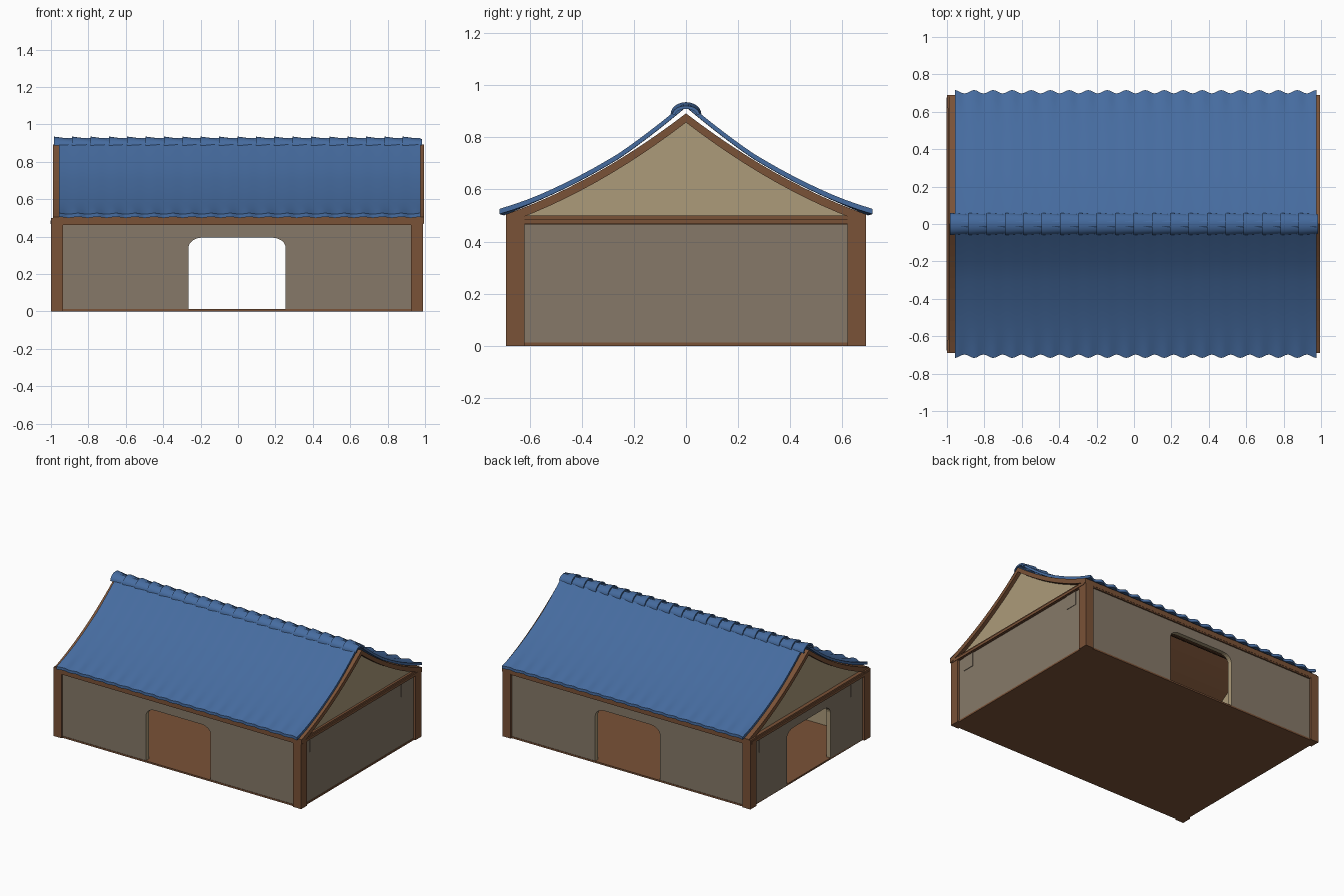
import bpy, bmesh, math

if "Cube" in bpy.data.objects:
    bpy.data.objects.remove(bpy.data.objects["Cube"])


def material(name, rgb):
    m = bpy.data.materials.new(name)
    lin = [((c / 255 + 0.055) / 1.055) ** 2.4 for c in rgb]
    m.diffuse_color = (*lin, 1)
    m.use_nodes = True
    m.node_tree.nodes["Principled BSDF"].inputs["Base Color"].default_value = m.diffuse_color
    return m


WOOD = material("brown wood", (122, 82, 55))
WALL = material("grey plaster", (134, 121, 104))
TAN = material("tan plaster", (172, 155, 122))
BLUE = material("blue tile", (70, 108, 160))


def finish(name, bm, *mats):
    bmesh.ops.recalc_face_normals(bm, faces=bm.faces)
    me = bpy.data.meshes.new(name)
    bm.to_mesh(me)
    bm.free()
    for m in mats:
        me.materials.append(m)
    ob = bpy.data.objects.new(name, me)
    bpy.context.collection.objects.link(ob)
    return ob


def prism(name, pts, axis, a, b, *mats):
    """Extrude a profile (horizontal, z) along x or y from a to b."""
    bm = bmesh.new()
    place = (lambda h, z: (a, h, z)) if axis == "x" else (lambda h, z: (h, a, z))
    face = bm.faces.new([bm.verts.new(place(h, z)) for h, z in pts])
    ext = bmesh.ops.extrude_face_region(bm, geom=[face])
    vs = [g for g in ext["geom"] if isinstance(g, bmesh.types.BMVert)]
    d = b - a
    bmesh.ops.translate(bm, verts=vs, vec=(d, 0, 0) if axis == "x" else (0, d, 0))
    return finish(name, bm, *mats)


def box(name, x0, x1, y0, y1, z0, z1, mat):
    return prism(name, [(x0, z0), (x1, z0), (x1, z1), (x0, z1)], "y", y0, y1, mat)


def wall(name, axis, h0, h1, a, b, door=None):
    """Wall from a (outside) to b (inside), with an optional rounded doorway."""
    pts = [(h0, 0.005)]
    if door:
        c, w, top, r, rz = door[0], door[1], 0.395, 0.075, 0.055
        pts.append((c - w, 0.005))
        arc = [i * math.pi / 12 for i in range(7)]
        pts += [(c - w + r - r * math.cos(t), top - rz + rz * math.sin(t)) for t in arc]
        pts += [(c + w - r + r * math.cos(t), top - rz + rz * math.sin(t)) for t in reversed(arc)]
        pts.append((c + w, 0.005))
    pts += [(h1, 0.005), (h1, 0.47), (h0, 0.47)]
    ob = prism(name, pts, axis, a, b, WALL, TAN)
    # outside is grey, jambs and inside are tan
    k = 0 if axis == "x" else 1
    for p in ob.data.polygons:
        p.material_index = 0 if p.normal[k] * math.copysign(1, a) > 0.9 else 1


# floor and walls
box("floor", -0.985, 0.98, -0.68, 0.68, 0, 0.012, WOOD)
wall("front_wall", "y", -0.97, 0.96, -0.677, -0.645, (-0.005, 0.26))
wall("back_wall", "y", -0.97, 0.96, 0.677, 0.645, (-0.005, 0.26))
wall("right_wall", "x", -0.65, 0.65, 0.975, 0.945)
wall("left_wall", "x", -0.65, 0.65, -0.985, -0.955, (0, 0.25))

# corner posts, eaves beams and side beams
for sy, fb in ((-1, "front"), (1, "back")):
    box(fb + "_left_post", -1.0, -0.935, sy * 0.69, sy * 0.62, 0, 0.5, WOOD)
    box(fb + "_right_post", 0.925, 0.99, sy * 0.69, sy * 0.62, 0, 0.5, WOOD)
    box(fb + "_eaves_beam", -0.95, 0.94, sy * 0.687, sy * 0.635, 0.462, 0.5, WOOD)
for out, inn, s, side in ((0.985, 0.935, 1, "right"), (-0.995, -0.945, -1, "left")):
    box(side + "_beam", inn, out, -0.65, 0.65, 0.465, 0.5, WOOD)
    box(side + "_beam_board", out - s * 0.01, out + s * 0.008, -0.675, 0.675, 0.468, 0.487, WOOD)
    face_x = out - s * 0.01
    for y in (-0.525, 0.525):
        box(side + "_wall_plate", face_x - s * 0.002, face_x + s * 0.004,
            y - 0.045, y + 0.045, 0.365, 0.465, WALL)


def deck_z(y):
    y = abs(y)
    return 0.892 - 0.768 * y + 0.3 * y * y


# curved wooden roof deck, whose ends show as gable boards
N = 12
ys = [0.69 * i / N for i in range(-N, N + 1)]
deck = [(y, deck_z(y)) for y in ys] + [(y, deck_z(y) - 0.035) for y in reversed(ys)]
prism("roof_deck", deck, "x", -0.988, 0.995, WOOD)

# gable panels under the deck
gy = [0.63 * i / N for i in range(-N, N + 1)]
gable = [(-0.63, 0.48)] + [(y, deck_z(y) - 0.025) for y in gy] + [(0.63, 0.48)]
prism("right_gable", gable, "x", 0.968, 0.945, TAN)
prism("left_gable", gable, "x", -0.968, -0.945, TAN)

# blue tile slopes with rippled eaves
WAVES, SEG, ROWS = 19, 8, 14
for s, fb in ((-1, "front"), (1, "back")):
    bm = bmesh.new()
    grid = []
    for j in range(ROWS + 1):
        v = j / ROWS
        row = []
        for i in range(WAVES * SEG + 1):
            w = math.cos(2 * math.pi * i / SEG)
            edge = max(0, (v - 0.75) / 0.25) ** 2
            y = 0.01 + v * 0.697 + 0.009 * edge * w
            lift = 0.024 + 0.02 * max(0, 1 - y / 0.25)
            z = deck_z(y) + lift + w * (0.0006 + 0.005 * edge)
            row.append(bm.verts.new((-0.957 + 1.932 * i / (WAVES * SEG), s * y, z)))
        grid.append(row)
    for j in range(ROWS):
        for i in range(WAVES * SEG):
            f = [grid[j][i], grid[j][i + 1], grid[j + 1][i + 1], grid[j + 1][i]]
            bm.faces.new(f if s < 0 else f[::-1])
    # close the sheet down to the deck with an underside and rim
    top = bm.faces[:]
    ext = bmesh.ops.extrude_face_region(bm, geom=top, use_keep_orig=True)
    for g in ext["geom"]:
        if isinstance(g, bmesh.types.BMVert):
            g.co.z -= 0.02
    ob = finish(fb + "_roof_tiles", bm, BLUE)
    bpy.context.view_layer.objects.active = ob
    ob.select_set(True)
    bpy.ops.object.shade_smooth_by_angle(angle=math.radians(40))
    ob.select_set(False)

# overlapping ridge tiles, each raised at its left end
COUNT, PITCH = 20, 0.0982
for k in range(COUNT):
    bm = bmesh.new()
    x0 = -0.985 + k * PITCH
    rings = []
    for x, ry, rz in ((x0, 0.059, 0.047), (x0 + PITCH + 0.004, 0.052, 0.033)):
        for t in (0, 0.012):
            arc = []
            for i in range(13):
                a = math.pi * i / 12
                arc.append(bm.verts.new((x, (ry - t) * math.cos(a), 0.888 + (rz - t) * math.sin(a))))
            rings.append(arc)
    lo, li, ro, ri = rings
    for p, q in ((lo, ro), (ro, ri), (ri, li), (li, lo)):
        for i in range(12):
            bm.faces.new((p[i], p[i + 1], q[i + 1], q[i]))
    for e in (0, 12):
        bm.faces.new((lo[e], ro[e], ri[e], li[e]))
    ob = finish("ridge_tile", bm, BLUE)
    bpy.context.view_layer.objects.active = ob
    ob.select_set(True)
    bpy.ops.object.shade_smooth_by_angle(angle=math.radians(40))
    ob.select_set(False)
